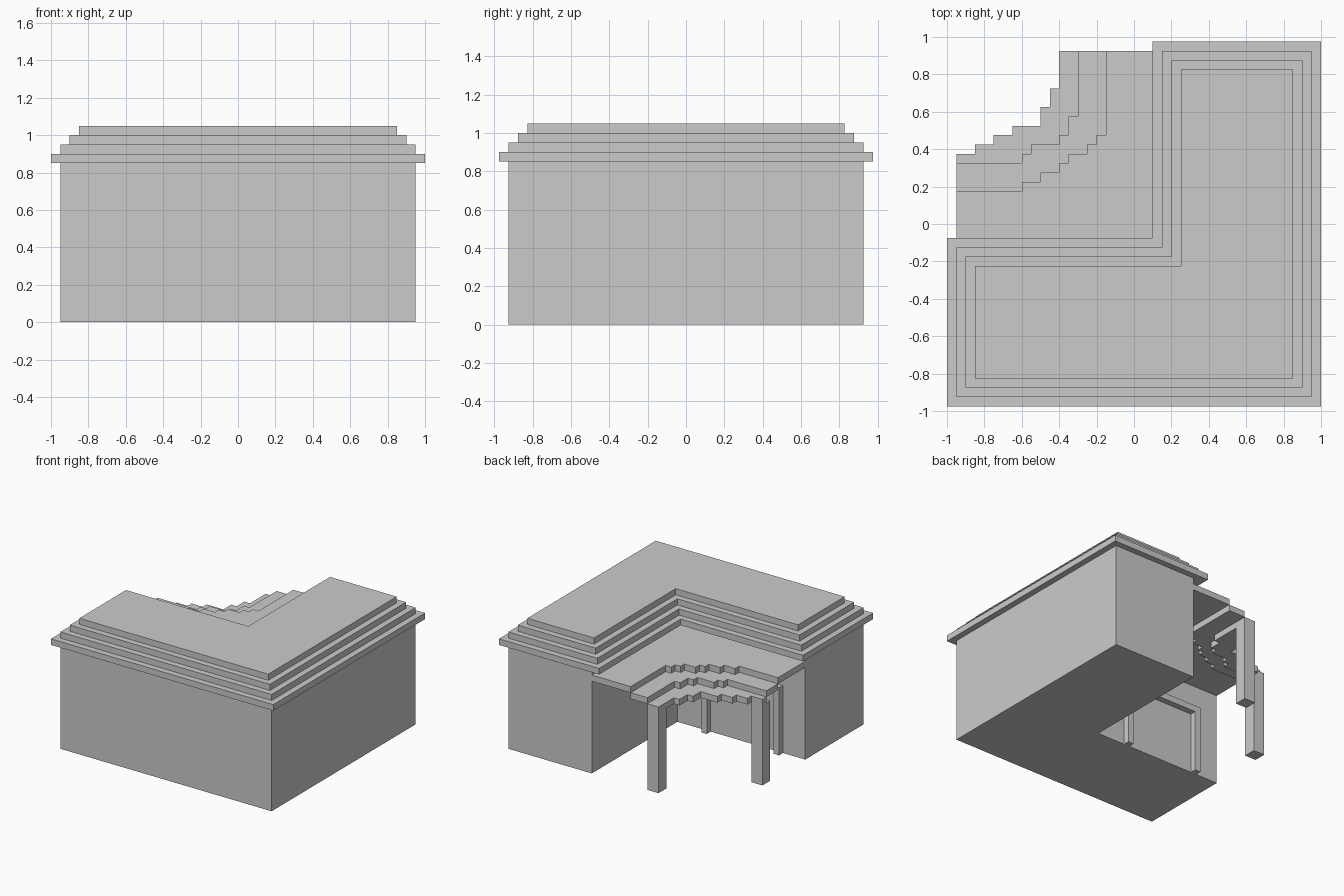
import bpy, bmesh

if "Cube" in bpy.data.objects:
    bpy.data.objects.remove(bpy.data.objects["Cube"])


def prism(name, outline, z0, z1):
    """Extrude a flat outline from z0 up to z1."""
    bm = bmesh.new()
    face = bm.faces.new([bm.verts.new((x, y, z0)) for x, y in outline])
    top = bmesh.ops.extrude_face_region(bm, geom=[face])["geom"]
    for v in top:
        if isinstance(v, bmesh.types.BMVert):
            v.co.z = z1
    bmesh.ops.recalc_face_normals(bm, faces=bm.faces)
    mesh = bpy.data.meshes.new(name)
    bm.to_mesh(mesh)
    bm.free()
    obj = bpy.data.objects.new(name, mesh)
    bpy.context.collection.objects.link(obj)
    return obj


def box(name, x0, x1, y0, y1, z0, z1):
    return prism(name, [(x0, y0), (x1, y0), (x1, y1), (x0, y1)], z0, z1)


def l_shape(hx, hy, ix, iy):
    """L plan with half sizes hx, hy and inner corner at ix, iy."""
    return [(-hx, -hy), (hx, -hy), (hx, hy), (ix, hy), (ix, iy), (-hx, iy)]


def stairs(x, y, moves):
    """Stepped line: alternate moves down (-y) and left (-x), in 0.05 units."""
    pts = [(x, y)]
    for i, m in enumerate(moves):
        if i % 2 == 0:
            y -= m * 0.05
        else:
            x -= m * 0.05
        pts.append((x, y))
    return pts


# L-shaped walls
prism("house_walls", l_shape(0.95, 0.925, 0.2, -0.175), 0, 0.85)

# Stepped main roof
for i in range(4):
    d = 0.05 * i
    prism(f"roof_layer_{i + 1}", l_shape(1 - d, 0.975 - d, 0.1 + d, -0.075 - d),
          0.85 + d, 0.9 + d)

# Porch roof: three tiers with rounded, stepped edges, dropping outwards
edges = [
    [(0.2, 0.925), (0.2, -0.175), (-0.95, -0.175)],
    stairs(-0.15, 0.925, [9, 1, 1, 1, 1, 2, 1, 1, 1, 2, 1, 2, 1, 7]),
    stairs(-0.3, 0.925, [7, 1, 2, 1, 1, 3, 1, 1, 1, 7]),
    stairs(-0.4, 0.925, [4, 1, 2, 1, 2, 3, 1, 2, 1, 2, 1, 2]),
]
for i in range(3):
    top = 0.8 - 0.05 * i
    prism(f"porch_roof_tier_{i + 1}", edges[i + 1] + edges[i][::-1], top - 0.05, top)

# Porch posts
box("porch_post_back", -0.4, -0.3, 0.825, 0.925, 0, 0.65)
box("porch_post_side", -0.95, -0.85, 0.275, 0.375, 0, 0.65)

# Door frame on the inner wall
for side, x in (("left", -0.1), ("right", -0.75)):
    box(f"door_jamb_{side}", x, x + 0.05, -0.175, -0.125, 0, 0.5)
box("door_lintel", -0.75, -0.05, -0.175, -0.125, 0.5, 0.55)
